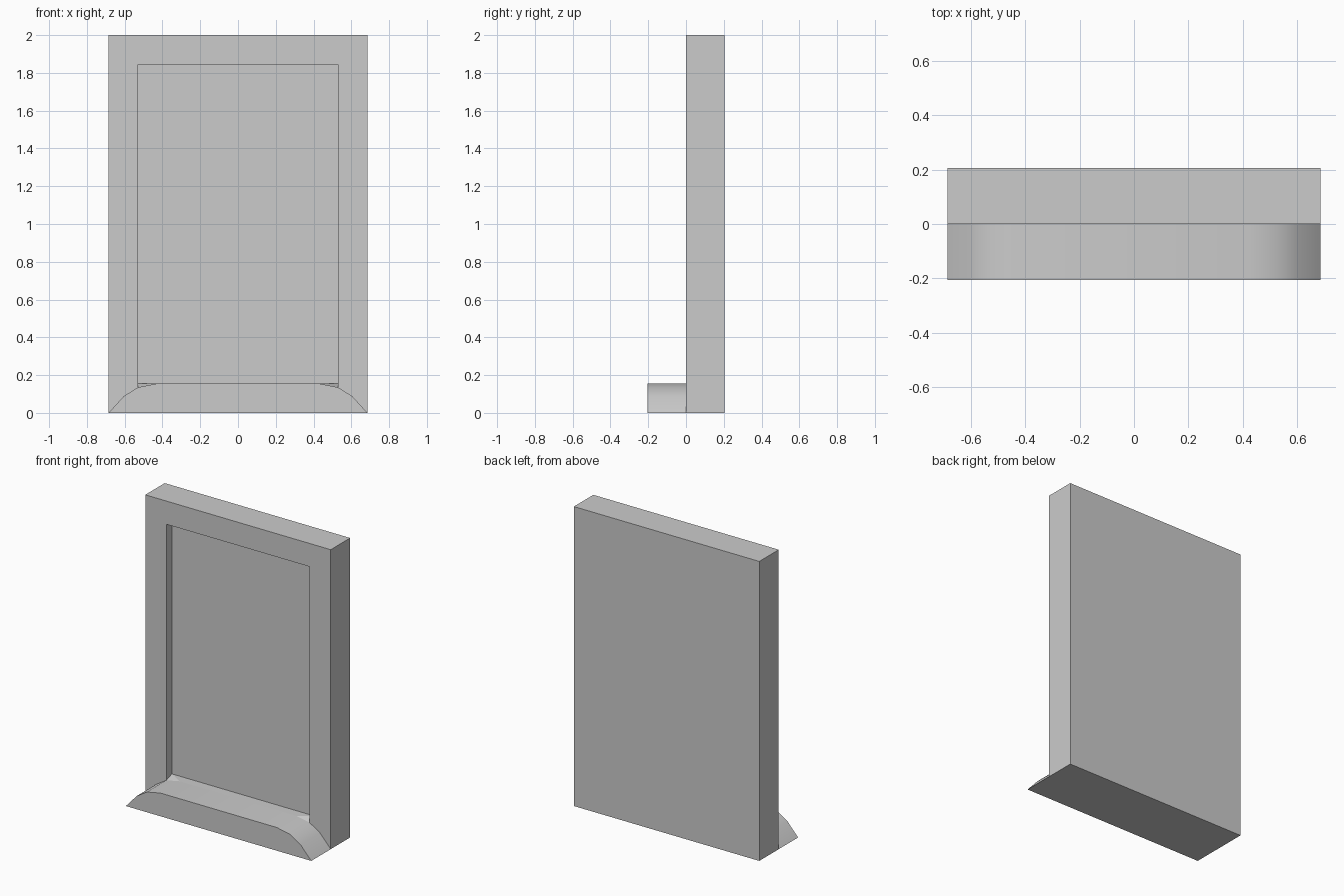
import bpy, bmesh, math

if "Cube" in bpy.data.objects:
    bpy.data.objects.remove(bpy.data.objects["Cube"])

W, D, H = 0.685, 0.205, 2.0          # half width, depth, height
RX, RB, RT, RD = 0.53, 0.155, 1.845, 0.06   # recess half width, bottom, top, depth
ARCH = [(W, 0.0), (0.605, 0.088), (RX, 0.135), (0.43, RB), (0.0, RB)]


def half_mesh(name, polygons):
    """Build the +x half from polygons and mirror it across x = 0."""
    bm = bmesh.new()
    for poly in polygons:
        bm.faces.new([bm.verts.new(p) for p in poly])
    bmesh.ops.remove_doubles(bm, verts=bm.verts, dist=1e-5)
    # mirror in place and weld the centre seam
    bmesh.ops.mirror(bm, geom=bm.verts[:] + bm.edges[:] + bm.faces[:],
                     axis='X', merge_dist=1e-5)
    bmesh.ops.remove_doubles(bm, verts=bm.verts, dist=1e-5)
    bmesh.ops.recalc_face_normals(bm, faces=bm.faces)
    me = bpy.data.meshes.new(name)
    bm.to_mesh(me)
    bm.free()
    ob = bpy.data.objects.new(name, me)
    bpy.context.collection.objects.link(ob)
    return ob


arch = [[(x, y, z) for x, z in ARCH] for y in (-D, 0)]
front, back = arch

# Upright panel with recessed face; its front stops at the ledge arch
A, B, C = (W, 0, H), (RX, 0, RT), (RX, RD, RB)
panel = half_mesh("recessed_panel", [
    [(0, D, 0), (W, D, 0), (W, D, H), (0, D, H)],            # back
    [(W, 0, 0), (W, D, 0), (W, D, H), A],                    # side
    [(0, 0, H), A, (W, D, H), (0, D, H)],                    # top
    [(0, 0, 0), (W, 0, 0), (W, D, 0), (0, D, 0)],            # underside
    [back[0], A, B, back[2], back[1]],                       # side frame
    [(0, 0, RT), B, A, (0, 0, H)],                           # top frame
    [B, (RX, RD, RT), C, back[2]],                           # recess side
    [(0, 0, RT), (0, RD, RT), (RX, RD, RT), B],              # recess top
    [(0, RD, RB), C, (RX, RD, RT), (0, RD, RT)],             # recess face
    [back[2], C, back[3]],                                   # sloped corner
    [back[3], C, (0, RD, RB), back[4]],                      # recess sill
])

# Ledge with rounded shoulders, open where it meets the panel
strips = [[front[i], front[i + 1], back[i + 1], back[i]] for i in range(4)]
ledge = half_mesh("front_ledge", strips + [
    front + [(0, -D, 0)],
    [(0, -D, 0), (W, -D, 0), (W, 0, 0), (0, 0, 0)],
])

# Make sure open shells face outward
for ob, test in ((panel, lambda f: f.center.y > D - 1e-4 and f.normal.y < 0),
                 (ledge, lambda f: f.center.y < -D + 1e-4 and f.normal.y > 0)):
    if any(test(f) for f in ob.data.polygons):
        ob.data.flip_normals()

bpy.ops.object.select_all(action='DESELECT')
ledge.select_set(True)
bpy.context.view_layer.objects.active = ledge
bpy.ops.object.shade_smooth_by_angle(angle=math.radians(35))
